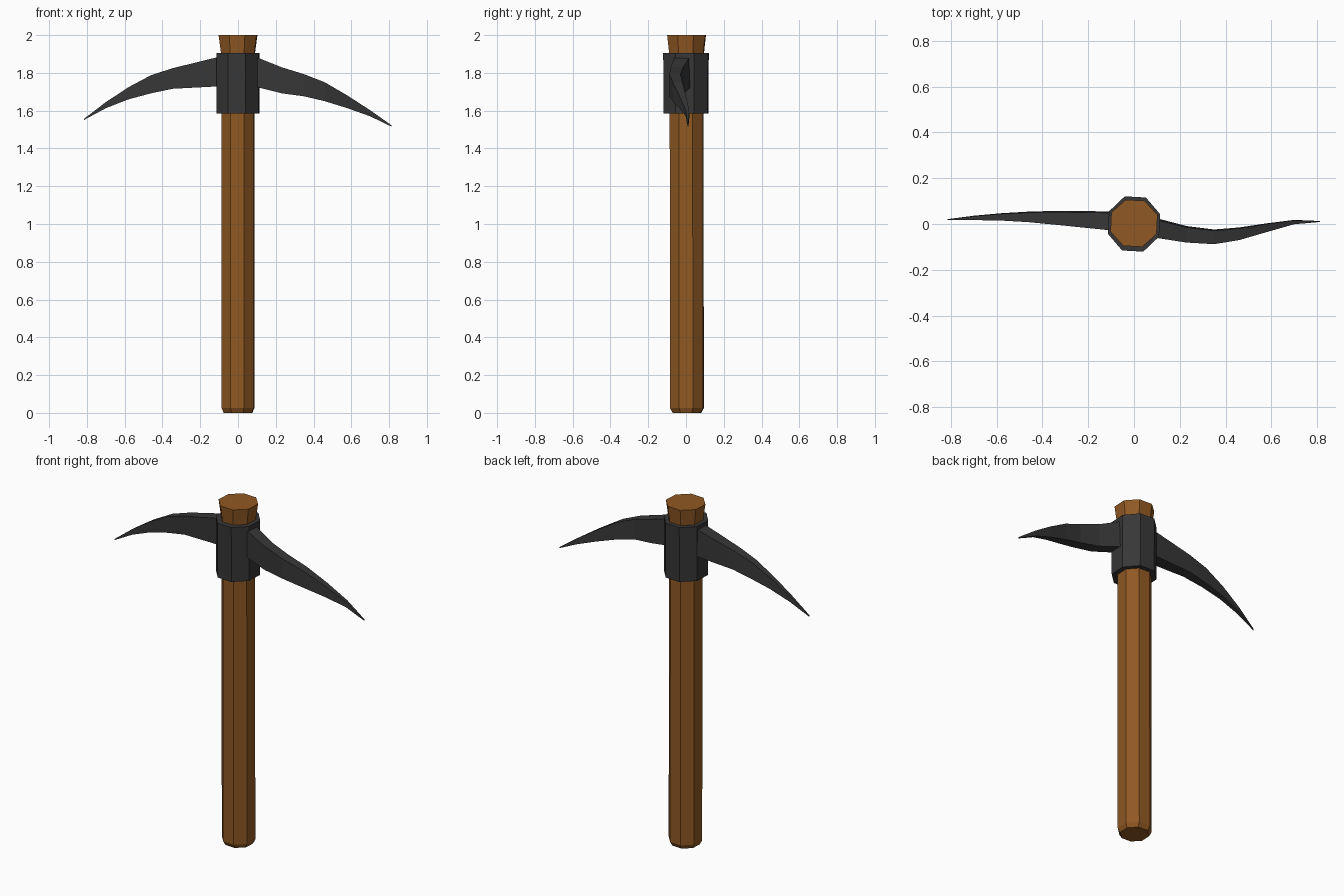
import bpy, bmesh, math

if "Cube" in bpy.data.objects:
    bpy.data.objects.remove(bpy.data.objects["Cube"])


def material(name, rgb):
    m = bpy.data.materials.new(name)
    m.diffuse_color = (*rgb, 1)
    m.use_nodes = True
    m.node_tree.nodes["Principled BSDF"].inputs["Base Color"].default_value = m.diffuse_color
    return m


wood = material("brown wood", (0.28, 0.10, 0.017))
iron = material("dark iron", (0.038, 0.038, 0.038))


def loft(name, rings, mat):
    """Join equal-length rings of points with quads and cap both ends."""
    bm = bmesh.new()
    loops = [[bm.verts.new(p) for p in r] for r in rings]
    n = len(loops[0])
    for a, b in zip(loops, loops[1:]):
        for i in range(n):
            j = (i + 1) % n
            bm.faces.new((a[i], a[j], b[j], b[i]))
    bm.faces.new(loops[0])
    bm.faces.new(loops[-1])
    bmesh.ops.recalc_face_normals(bm, faces=bm.faces)
    me = bpy.data.meshes.new(name)
    bm.to_mesh(me)
    bm.free()
    me.materials.append(mat)
    ob = bpy.data.objects.new(name, me)
    bpy.context.collection.objects.link(ob)
    return ob


def octagon(rx, ry, z, cy=0.0, cx=0.0):
    angles = [math.radians(19.5 + 45 * k) for k in range(8)]
    return [(cx + rx * math.cos(a), cy + ry * math.sin(a), z) for a in angles]


# Octagonal handle with a chamfered foot and flared top
loft("handle", [octagon(0.080, 0.080, 0.0, 0.005),
                octagon(0.092, 0.095, 0.025, 0.005),
                octagon(0.092, 0.095, 1.88, 0.003),
                octagon(0.109, 0.109, 2.0, 0.003)], wood)

# Iron collar around the handle
loft("collar", [octagon(0.121, 0.126, 1.585), octagon(0.121, 0.128, 1.905)], iron)


# Tapering picks: stations are x, z bottom, z top, y front, y back
def pick(name, stations):
    loft(name, [[(x, y0, z0), (x, y1, z0), (x, y1 - 0.08 * (y1 - y0), z1), (x, y0, z1)]
                for x, z0, z1, y0, y1 in stations], iron)


pick("left_pick", [
    (-0.08, 1.73, 1.89, -0.03, 0.055),
    (-0.345, 1.716, 1.825, -0.003, 0.057),
    (-0.46, 1.692, 1.788, 0.008, 0.054),
    (-0.58, 1.66, 1.724, 0.015, 0.047),
    (-0.70, 1.613, 1.645, 0.017, 0.036),
    (-0.815, 1.551, 1.557, 0.017, 0.021)])
pick("right_pick", [
    (0.08, 1.73, 1.89, -0.058, 0.03),
    (0.23, 1.692, 1.83, -0.081, -0.009),
    (0.35, 1.676, 1.793, -0.088, -0.024),
    (0.46, 1.65, 1.75, -0.070, -0.015),
    (0.58, 1.613, 1.68, -0.035, 0.003),
    (0.70, 1.57, 1.602, -0.001, 0.018),
    (0.812, 1.516, 1.523, 0.009, 0.013)])
